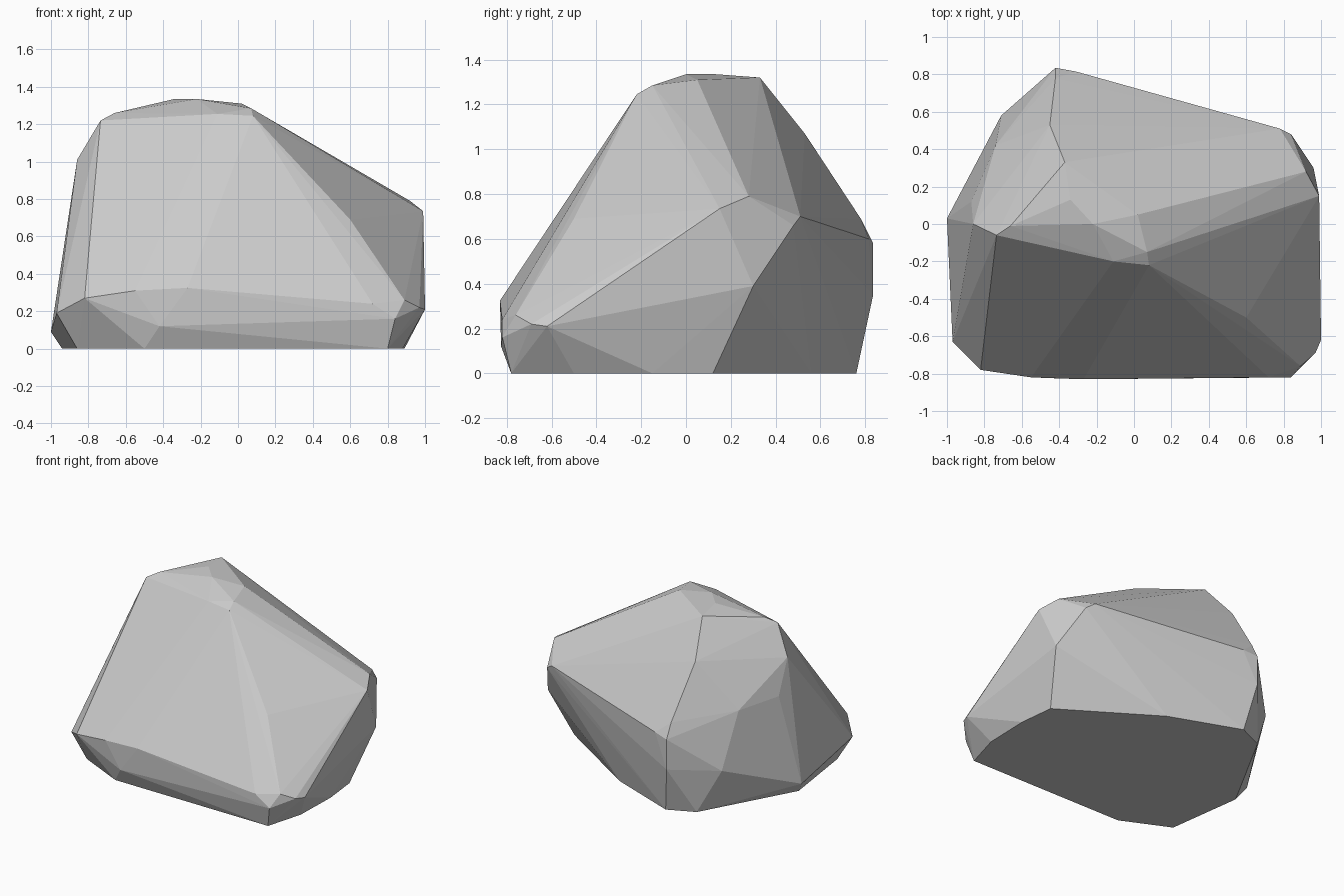
import bpy, bmesh

# outline of the flat underside (z = 0)
base = [(.80, -.78), (.88, -.5), (.89, -.15), (.86, .12), (.17, .56),
        (-.36, .76), (-.56, .67), (-.94, -.02), (-.86, -.6), (-.5, -.77)]

# corners of the rock body, from low to high
body = [
    # front lower rim
    (-.82, -.78, .27), (-.55, -.82, .31), (-.27, -.83, .325), (.72, -.82, .24),
    (.89, -.76, .26), (.84, -.82, .16), (-.42, -.825, .12),
    # right side
    (.97, -.69, .22), (1, -.62, .21), (.99, .15, .735), (.92, .28, .79),
    (.96, .3, .39), (.84, .48, .66), (.78, .51, .7), (.6, -.5, .69), (.71, -.23, .71),
    # back
    (-.31, .815, .6), (-.42, .835, .58), (-.42, .835, .35), (-.42, .78, .69), (-.45, .53, 1.07),
    # left side
    (-.71, .58, .32), (-.74, .42, .73), (-.87, .12, .76), (-1, .03, .09),
    (-.97, -.63, .19), (-.86, 0, 1.01),
    # crown
    (-.735, -.06, 1.22), (-.66, -.01, 1.26), (-.37, .33, 1.32), (-.22, 0, 1.335),
    (-.34, .13, 1.335), (.02, .05, 1.31), (.07, -.15, 1.285), (.08, -.22, 1.245),
    (-.11, -.2, 1.255),
]

# wrap the corners in a faceted convex shell
bm = bmesh.new()
for x, y in base:
    bm.verts.new((x, y, 0))
for p in body:
    bm.verts.new(p)
hull = bmesh.ops.convex_hull(bm, input=bm.verts[:])
loose = {g for g in hull["geom_interior"] + hull["geom_unused"] if isinstance(g, bmesh.types.BMVert)}
bmesh.ops.delete(bm, geom=[v for v in loose if v.is_valid], context='VERTS')
bmesh.ops.dissolve_limit(bm, angle_limit=.01, verts=bm.verts[:], edges=bm.edges[:])
bmesh.ops.recalc_face_normals(bm, faces=bm.faces[:])

mesh = bpy.data.meshes.new("rock")
bm.to_mesh(mesh)
bm.free()
rock = bpy.data.objects.new("rock", mesh)
bpy.context.collection.objects.link(rock)
